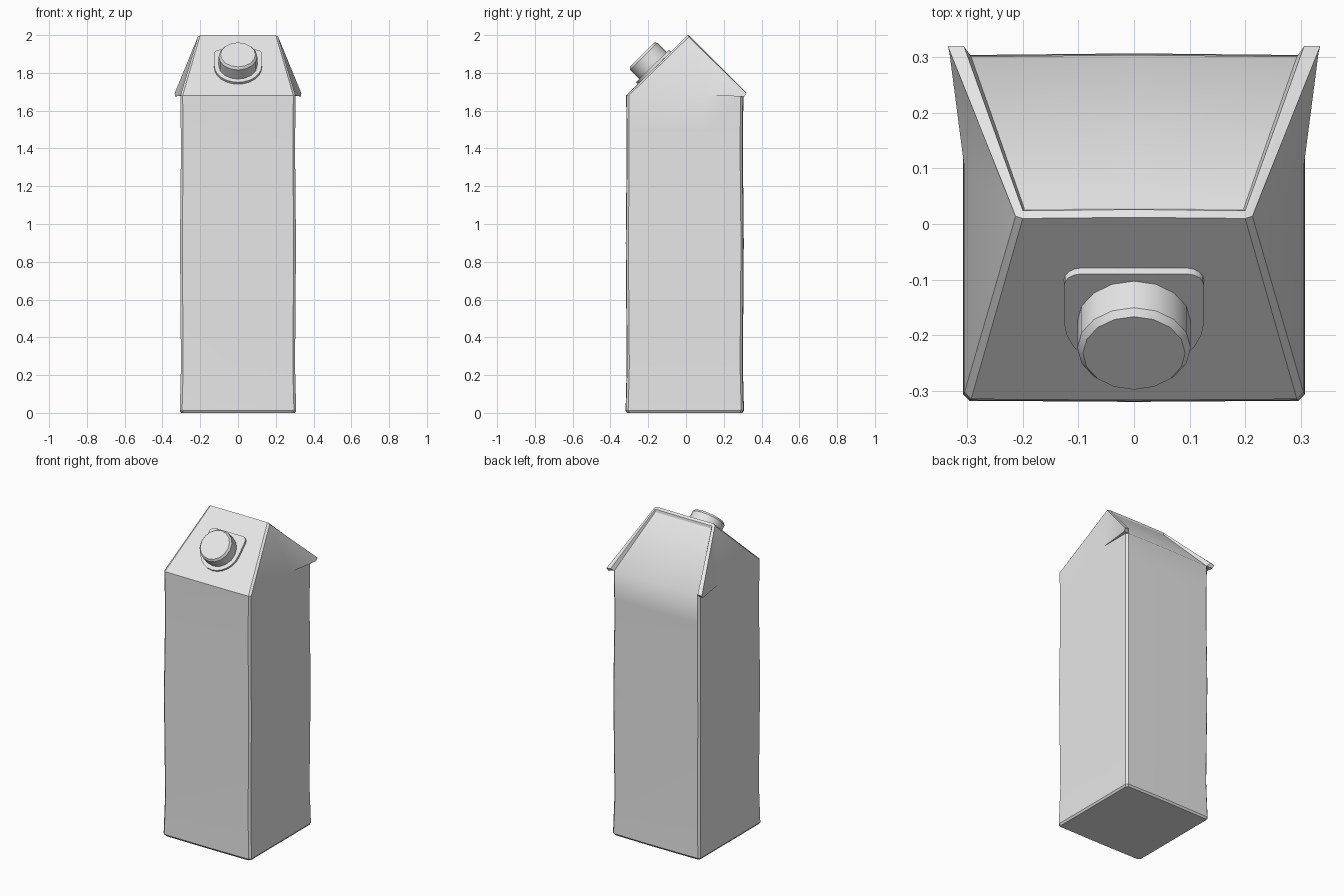
import bpy, bmesh, math
from mathutils import Vector, Matrix

cube = bpy.data.objects.get("Cube")
if cube:
    bpy.data.objects.remove(cube, do_unlink=True)

# One plain card colour
card = bpy.data.materials.new("light grey card")
card.use_nodes = True
colour = (0.8, 0.8, 0.8, 1)
card.diffuse_color = colour
bsdf = next(n for n in card.node_tree.nodes if n.type == 'BSDF_PRINCIPLED')
bsdf.inputs["Base Color"].default_value = colour


def finish(bm, name, angle):
    bmesh.ops.recalc_face_normals(bm, faces=bm.faces[:])
    mesh = bpy.data.meshes.new(name)
    bm.to_mesh(mesh)
    bm.free()
    mesh.materials.append(card)
    obj = bpy.data.objects.new(name, mesh)
    bpy.context.collection.objects.link(obj)
    bpy.ops.object.select_all(action='DESELECT')
    obj.select_set(True)
    bpy.context.view_layer.objects.active = obj
    bpy.ops.object.shade_smooth_by_angle(angle=math.radians(angle))
    return obj


# Carton: left half, walls lofted from the base to the fold, then mirrored
bm = bmesh.new()


def vert(x, y, z):
    return bm.verts.new((x, y, z))


def face(*verts):
    return bm.faces.new(verts)


def ring(z, w):
    front, back = -w - 0.01, w - 0.004
    return [vert(0, front - 0.002, z), vert(w - 0.012, front, z),
            vert(w, front + 0.012, z), vert(w, 0.1, z),
            vert(w, back - 0.012, z), vert(w - 0.012, back, z),
            vert(0, back + 0.003, z)]


levels = [(0, 0.3), (0.012, 0.308), (0.25, 0.302), (0.9, 0.307),
          (1.3, 0.303), (1.5, 0.303), (1.68, 0.305)]
rings = [ring(z, w) for z, w in levels]
face(*rings[0])
for low, high in zip(rings, rings[1:]):
    for i in range(6):
        face(low[i], low[i + 1], high[i + 1], high[i])
front_mid, front_corner, side_front, side_fold, side_back, back_corner, back_mid = rings[-1]

# Gable: ridge rim, recessed back panel and flared side wing
ridge_mid, ridge_end = vert(0, 0.012, 2), vert(0.2, 0.01, 2)
ridge_side = vert(0.213, 0.014, 1.99)
rim_mid, rim_end = vert(0, 0.026, 1.99), vert(0.2, 0.024, 1.99)
panel_mid, panel_end = vert(0, 0.028, 1.974), vert(0.197, 0.027, 1.974)
tip_low, tip = vert(0.332, 0.308, 1.675), vert(0.335, 0.32, 1.693)
tip_in = vert(0.306, 0.32, 1.696)

face(front_mid, front_corner, ridge_end, ridge_mid)
face(front_corner, side_front, ridge_side, ridge_end)
face(side_front, side_fold, ridge_side)
face(side_fold, tip_low, ridge_side)
face(tip_low, tip, ridge_side)
face(side_fold, side_back, tip_low)
face(side_back, back_corner, tip_low)
face(back_corner, tip_in, tip, tip_low)
face(ridge_mid, ridge_end, rim_end, rim_mid)
face(ridge_end, ridge_side, rim_end)
face(ridge_side, tip, tip_in, rim_end)
face(rim_mid, rim_end, panel_end, panel_mid)
face(rim_end, tip_in, back_corner, panel_end)
face(panel_mid, panel_end, back_corner, back_mid)

carton = finish(bm, "carton", 30)
# Soft bend where the back wall turns into the roof
for edge in carton.data.edges:
    ends = [carton.data.vertices[i].co for i in edge.vertices]
    if all(c.y > 0.29 and abs(c.z - 1.68) < 0.001 and c.x < 0.3 for c in ends):
        edge.use_edge_sharp = False
mirror = carton.modifiers.new("mirror", 'MIRROR')
mirror.use_clip = True

# Spout and cap stand square to the front roof panel
slope = math.atan2(0.32, 0.325)
on_roof = Matrix.Translation((0, -0.165, 1.828)) @ Matrix.Rotation(slope, 4, 'X')


def stack(name, layers, angle):
    """Solid through equal-length outlines, closed at both ends."""
    global bm
    bm = bmesh.new()
    loops = [[bm.verts.new(on_roof @ Vector(p)) for p in layer] for layer in layers]
    face(*loops[0])
    face(*loops[-1])
    for low, high in zip(loops, loops[1:]):
        for i in range(len(low)):
            j = (i + 1) % len(low)
            face(low[i], low[j], high[j], high[i])
    return finish(bm, name, angle)


def arc(cx, cy, r, start, end, steps, z):
    angles = [math.radians(start + (end - start) * i / steps) for i in range(steps + 1)]
    return [(cx + r * math.cos(a), cy + r * math.sin(a), z) for a in angles]


def plate(r, z):
    # Round lower edge, square top with rounded corners
    return (arc(0, 0, r, 180, 360, 12, z)
            + arc(r - 0.03, 0.09, 0.03, 0, 90, 4, z)
            + arc(0.03 - r, 0.09, 0.03, 90, 180, 4, z))


stack("spout_plate", [plate(0.126, -0.01), plate(0.126, 0.015)], 30)
cap_profile = [(0.102, 0), (0.102, 0.083), (0.092, 0.096)]
stack("cap", [arc(0, 0, r, 0, 337.5, 15, z) for r, z in cap_profile], 30)
